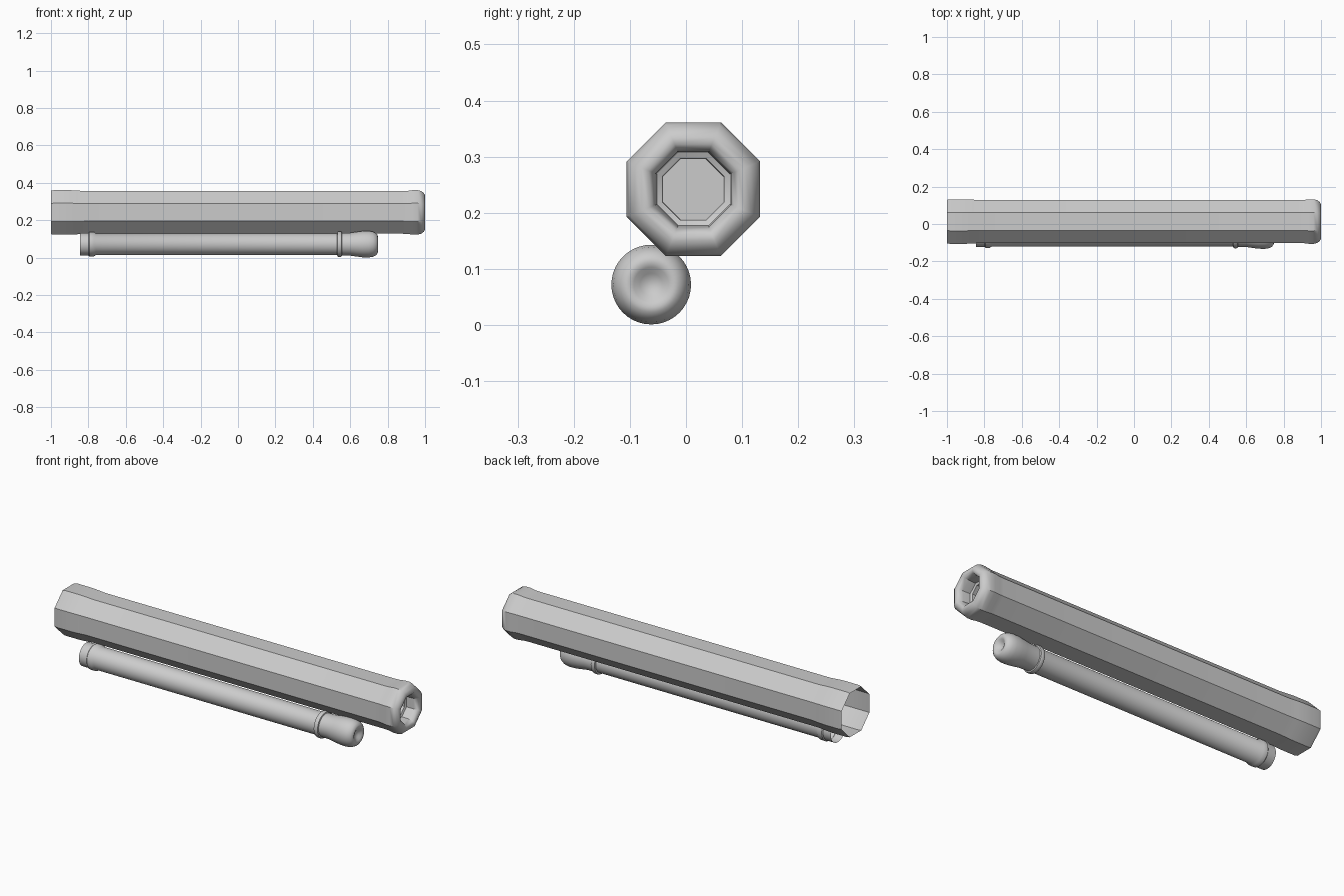
import bpy
import math

cube = bpy.data.objects.get("Cube")
if cube:
    bpy.data.objects.remove(cube, do_unlink=True)

grey = bpy.data.materials.new("plain_grey")
grey.use_nodes = True
colour = (0.6, 0.6, 0.6, 1)
grey.diffuse_color = colour
grey.node_tree.nodes["Principled BSDF"].inputs["Base Color"].default_value = colour


def lathe(name, profile, sides, centre, turn=0.0, angle=40, cap_end=True):
    """Sweep (x, radius) points around an axis along x; the first end stays open."""
    verts, faces = [], []
    for x, r in profile:
        for k in range(sides):
            a = turn + math.tau * k / sides
            verts.append((x, centre[0] + r * math.cos(a), centre[1] + r * math.sin(a)))
    for i in range(len(profile) - 1):
        for k in range(sides):
            n = (k + 1) % sides
            a, b = i * sides, (i + 1) * sides
            faces.append((a + k, a + n, b + n, b + k))
    if cap_end:
        last = (len(profile) - 1) * sides
        faces.append([last + k for k in range(sides)])
    mesh = bpy.data.meshes.new(name)
    mesh.from_pydata(verts, [], faces)
    mesh.flip_normals()
    mesh.materials.append(grey)
    mesh.update()
    obj = bpy.data.objects.new(name, mesh)
    bpy.context.collection.objects.link(obj)
    bpy.ops.object.select_all(action="DESELECT")
    obj.select_set(True)
    bpy.context.view_layer.objects.active = obj
    # Make every face point outwards before shading
    bpy.ops.object.mode_set(mode="EDIT")
    bpy.ops.mesh.select_all(action="SELECT")
    bpy.ops.mesh.normals_make_consistent(inside=False)
    bpy.ops.object.mode_set(mode="OBJECT")
    bpy.ops.object.shade_smooth_by_angle(angle=math.radians(angle))
    return obj


# Octagonal barrel: flared open rear, rounded muzzle and stepped bore
barrel_profile = [
    (-1.0, 0.116), (-0.985, 0.119), (-0.90, 0.119), (-0.86, 0.117), (-0.82, 0.114),
    (0.88, 0.114), (0.905, 0.115), (0.935, 0.119), (0.96, 0.119), (0.98, 0.114),
    (0.993, 0.104), (1.0, 0.092), (0.998, 0.080), (0.990, 0.072), (0.97, 0.067),
    (0.93, 0.065), (0.925, 0.055), (0.84, 0.054),
]
flat_to_corner = 1 / math.cos(math.pi / 8)
lathe("octagonal_barrel", [(x, r * flat_to_corner) for x, r in barrel_profile],
      8, (0.013, 0.242), turn=math.pi / 8)

# Round lower tube: rear collar, front ring, swollen nose with a dished end
tube_profile = [
    (-0.845, 0.060), (-0.80, 0.060), (-0.795, 0.065), (-0.77, 0.065), (-0.76, 0.058),
    (0.53, 0.058), (0.532, 0.066), (0.538, 0.068), (0.548, 0.068), (0.554, 0.066),
    (0.556, 0.060), (0.60, 0.061), (0.635, 0.066), (0.665, 0.070), (0.70, 0.071),
    (0.722, 0.067), (0.738, 0.059), (0.746, 0.049), (0.748, 0.040), (0.744, 0.031),
    (0.736, 0.020), (0.731, 0.010), (0.730, 0.002),
]
lathe("lower_tube", tube_profile, 40, (-0.062, 0.072))
